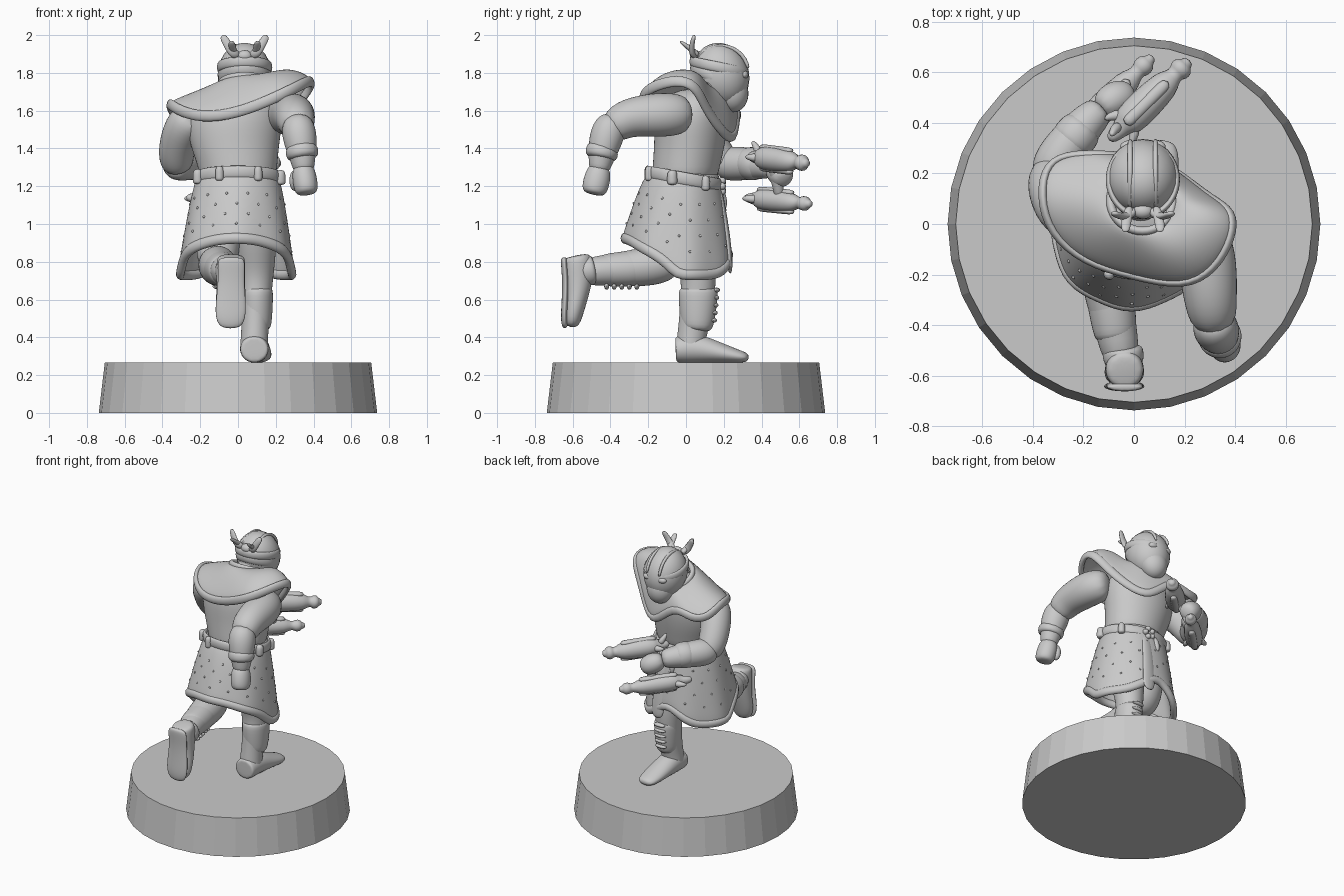
import bpy, bmesh, math
from mathutils import Vector, Matrix

stone = bpy.data.materials.new("plain grey")
stone.diffuse_color = (0.59, 0.59, 0.59, 1)


def finish(name, bm, levels=2, thick=0, smooth=True):
    bmesh.ops.recalc_face_normals(bm, faces=bm.faces)
    me = bpy.data.meshes.new(name)
    bm.to_mesh(me)
    bm.free()
    me.materials.append(stone)
    for p in me.polygons:
        p.use_smooth = smooth
    ob = bpy.data.objects.new(name, me)
    bpy.context.collection.objects.link(ob)
    if thick:
        m = ob.modifiers.new("thickness", 'SOLIDIFY')
        m.thickness, m.offset = thick, 0
    if levels:
        m = ob.modifiers.new("smooth", 'SUBSURF')
        m.levels = m.render_levels = levels
    return ob


def loft(name, rings, caps=True, closed=False, **kw):
    """Skin a list of equal-length point loops."""
    bm = bmesh.new()
    rows = [[bm.verts.new(p) for p in r] for r in rings]
    n = len(rows[0])
    pairs = list(zip(rows, rows[1:])) + ([(rows[-1], rows[0])] if closed else [])
    for a, b in pairs:
        for i in range(n):
            j = (i + 1) % n
            bm.faces.new((a[i], a[j], b[j], b[i]))
    if caps and not closed:
        bm.faces.new(rows[0])
        bm.faces.new(rows[-1])
    return finish(name, bm, **kw)


def tube(name, pts, closed=False, n=10, **kw):
    """Tube through (x, y, z, width[, height]) stations."""
    ps = [Vector(p[:3]) for p in pts]
    whole = (ps[-1] - ps[0]).normalized()
    up = Vector((0, 1, 0)) if abs(whole.z) > 0.75 else Vector((0, 0, 1))
    if closed:
        up = Vector((0, 0, 1))
    rings, k = [], len(ps)
    for i, p in enumerate(pts):
        a = ps[(i - 1) % k] if closed else ps[max(i - 1, 0)]
        b = ps[(i + 1) % k] if closed else ps[min(i + 1, k - 1)]
        t = (b - a).normalized()
        s = t.cross(up).normalized()
        u = s.cross(t)
        w, h = p[3], p[-1]
        rings.append([ps[i] + s * w * math.cos(q) + u * h * math.sin(q)
                      for q in (math.tau * j / n for j in range(n))])
    return loft(name, rings, closed=closed, **kw)


def ball(name, c, r, tilt=0):
    bm = bmesh.new()
    bmesh.ops.create_uvsphere(bm, u_segments=24, v_segments=14, radius=1)
    ob = finish(name, bm, levels=0)
    ob.location, ob.scale, ob.rotation_euler = c, r, (tilt, 0, 0)
    return ob


def ring(cx, cy, z, rx, ry, n=20):
    return [(cx + rx * math.cos(math.tau * i / n), cy + ry * math.sin(math.tau * i / n), z)
            for i in range(n)]


# Faceted display base
loft("base", [ring(0, 0, 0, .737, .737, 32), ring(0, 0, .268, .705, .705, 32)], levels=0, smooth=False)

# Torso and neck
loft("torso", [ring(0, -.01, 1.2, .2, .17), ring(0, 0, 1.3, .21, .18), ring(-.02, .02, 1.42, .24, .19),
               ring(-.02, .03, 1.58, .265, .2), ring(0, .04, 1.67, .2, .16), ring(.02, .07, 1.72, .1, .09)])
tube("neck", [(.02, .07, 1.6, .1), (.03, .12, 1.75, .1), (.035, .15, 1.82, .09)])


# Coat skirt, longer at the front than the back
def skirt_point(t, a):
    c, s = math.cos(a), math.sin(a)
    hem = .715 + .2 * max(0, -s) ** .7 + .12 * max(0, s) ** 10
    e = t ** .8
    z = 1.27 + (hem - 1.27) * t
    fold = 1 + .025 * t * math.sin(7 * a)
    return Vector((c * (.2 + .1 * e) * fold - .01 * e,
                   -.015 - .03 * e + s * (.175 + .105 * e) * fold, z))


angles = [math.tau * i / 28 for i in range(28)]
loft("coat_skirt", [[skirt_point(t, a) for a in angles] for t in (0, .2, .4, .6, .8, 1)],
     caps=False, thick=.03)
tube("skirt_hem", [(*skirt_point(.97, a), .025, .032) for a in angles], closed=True, n=8, levels=1)

# Small studs scattered in rows over the skirt
bm = bmesh.new()
for row in range(4):
    for i in range(14):
        p = skirt_point(.3 + .15 * row, math.tau * (i + .5 * (row % 2)) / 14)
        out = Vector((p.x, p.y, 0)).normalized() * .012
        bmesh.ops.create_icosphere(bm, subdivisions=2, radius=.007, matrix=Matrix.Translation(p + out))
finish("skirt_studs", bm, levels=0)

# Belt with pouches, buckle and hanging sash
tube("belt", [(.222 * math.cos(a), -.012 + .195 * math.sin(a), 1.24 - .035 * math.sin(a), .016, .038)
              for a in angles], closed=True, n=8, levels=1)
for i, (a, w) in enumerate([(-2.7, .03), (-2.0, .025), (-1.1, .025), (-.3, .03), (.6, .025), (2.5, .028)]):
    x, y, z = .235 * math.cos(a), -.012 + .205 * math.sin(a), 1.24 - .035 * math.sin(a)
    tube(f"belt_pouch_{i}", [(x, y, z - .045, w), (x, y, z - .02, w), (x, y, z + .04, w)], n=8)
for i in range(5):
    a = math.tau * i / 5
    ball(f"buckle_petal_{i}", (.03 + .03 * math.cos(a), .19, 1.2 + .03 * math.sin(a)), (.019, .022, .019))
tube("sash", [(.04, .17, 1.2, .04, .018), (.05, .2, 1.05, .045, .018), (.06, .225, .88, .05, .018),
              (.07, .235, .73, .055, .016)])
tube("sash_tail", [(-.02, .18, 1.19, .02), (-.03, .2, 1.12, .025), (-.03, .2, 1.07, .012)], n=8)

# Shoulder mantle: flared outline, dished on one side and raised on the other
edge = [Vector(p) for p in [
    (-.09, .27, 1.62), (-.24, .28, 1.55), (-.35, .24, 1.58), (-.37, .11, 1.65), (-.335, -.03, 1.61),
    (-.2, -.15, 1.56), (0, -.205, 1.585), (.2, -.25, 1.67), (.32, -.18, 1.73), (.39, -.05, 1.765),
    (.395, .05, 1.74), (.3, .1, 1.62), (.2, .18, 1.5), (.08, .26, 1.42)]]
neck_c = Vector((.03, .09, 0))
inner = []
for p in edge:
    d = (Vector((p.x, p.y, 0)) - neck_c).normalized()
    inner.append(neck_c + d * .125 + Vector((0, 0, 1.735 - .05 * d.y)))
rows = [inner]
for t in (.35, .7, 1):
    row = []
    for a, b in zip(inner, edge):
        bulge = .11 + .3 * max(-.4, min(.4, b.x))
        row.append(a.lerp(b, t) + Vector((0, 0, bulge * t * (1 - t))))
    rows.append(row)
loft("mantle", rows, caps=False, thick=.035)
tube("mantle_trim", [(*p, .02, .032) for p in edge], closed=True, n=8)
tube("mantle_collar", [(*p, .02, .025) for p in inner], closed=True, n=8)

# Wrapped head with band, crest ridges and knotted tails
ball("head", (.035, .185, 1.79), (.143, .148, .172), .35)
ball("jaw", (.035, .24, 1.7), (.095, .09, .11), .2)
tube("head_band", [(.035 + .135 * math.cos(a), .175 + .145 * math.sin(a), 1.83 - .03 * math.sin(a), .014, .03)
                   for a in angles], closed=True, n=8, levels=1)
tube("neck_wrap", [(.035 + .125 * math.cos(a), .17 + .135 * math.sin(a), 1.775 - .05 * math.sin(a), .016, .035)
                   for a in angles], closed=True, n=8, levels=1)
for side in (-1, 1):
    x = .035 + .05 * side
    tube("crest_ridge", [(x, .185 + .148 * math.cos(a), 1.805 + .142 * math.sin(a), .012)
                         for a in (.1, .5, .9, 1.3, 1.7, 2.1, 2.6)], n=6, levels=1)
    tube("knot_tail", [(.035 + side * .03, .06, 1.89, .022), (.035 + side * .06, .03, 1.9, .03, .02),
                       (.035 + side * .09, .03, 1.95, .024, .014), (.035 + side * .12, .045, 2.002, .022, .012)], n=8)
    tube("loose_tail", [(.035 + side * .05, .07, 1.89, .02), (.035 + side * .065, .02, 1.93, .022, .015),
                        (.035 + side * .07, -.035, 1.97, .02, .01)], n=8)
    ball("eye_guard", (.035 + side * .055, .305, 1.79), (.035, .025, .022))
ball("head_knot", (.035, .05, 1.89), (.04, .03, .03))

# Swinging arm
tube("back_upper_arm", [(.22, .02, 1.58, .1), (.28, -.08, 1.58, .125), (.295, -.2, 1.575, .122),
                        (.305, -.33, 1.56, .108), (.32, -.41, 1.49, .09)])
tube("back_forearm", [(.31, -.37, 1.57, .07), (.32, -.41, 1.5, .1), (.335, -.435, 1.41, .09),
                      (.345, -.455, 1.32, .065), (.35, -.46, 1.27, .055)])
tube("back_cuff", [(.335, -.43, 1.42, .092), (.34, -.45, 1.37, .094), (.345, -.455, 1.34, .08)])
tube("back_fist", [(.34, -.455, 1.32, .05), (.35, -.465, 1.26, .07, .075), (.362, -.485, 1.18, .068, .075),
                   (.365, -.49, 1.155, .05)])
ball("back_thumb", (.3, -.44, 1.23), (.028, .035, .055))

# Weapon arm
tube("front_upper_arm", [(-.22, .02, 1.58, .1), (-.28, .05, 1.53, .115), (-.32, .12, 1.43, .105),
                         (-.33, .18, 1.34, .1), (-.31, .22, 1.29, .08)])
tube("front_forearm", [(-.34, .16, 1.31, .07), (-.32, .23, 1.32, .1), (-.25, .33, 1.32, .092),
                       (-.17, .42, 1.31, .075), (-.12, .46, 1.3, .06)])
tube("front_cuff", [(-.27, .3, 1.32, .09), (-.23, .35, 1.32, .096), (-.18, .405, 1.315, .085)])
tube("front_hand", [(-.14, .45, 1.3, .05), (-.09, .49, 1.28, .075), (-.04, .51, 1.25, .07), (-.01, .52, 1.23, .04)])


# Pair of barrelled weapons
def weapon(label, a, b, fat):
    a, b = Vector(a), Vector(b)
    prof = [(0, .015), (.08, .03), (.18, .035), (.22, .062), (.45, .064), (.72, .055), (.78, .034),
            (.84, .03), (.86, .042), (.93, .042), (.95, .022), (1, .02)]
    tube(label + "_body", [(*a.lerp(b, t), r * fat) for t, r in prof], n=10, levels=1)
    for dz in (-.05, .05):
        up = Vector((0, 0, dz * fat))
        tube(label + "_rail", [(*(a.lerp(b, t) + up), .026, .018) for t in (.2, .3, .6, .74)], n=8, levels=1)
    for s in (-1, 1):
        side = (b - a).cross(Vector((0, 0, 1))).normalized() * s * .06
        tube(label + "_prong", [(*(a.lerp(b, .28)), .03), (*(a.lerp(b, .2) + side), .024),
                                (*(a.lerp(b, .1) + side * 1.2), .01)], n=8, levels=1)


weapon("upper_weapon", (-.1, .33, 1.36), (.22, .648, 1.32), 1.12)
weapon("lower_weapon", (-.27, .31, 1.14), (.075, .664, 1.105), 1)
tube("upper_weapon_hammer", [(-.06, .39, 1.37, .025), (-.08, .37, 1.41, .02), (-.09, .35, 1.44, .01)], n=8)
tube("weapon_grip", [(-.08, .5, 1.12, .03), (-.05, .48, 1.24, .035), (.0, .45, 1.35, .03)], n=8)

# Planted leg
tube("front_leg", [(.08, -.02, 1.1, .12), (.09, .03, .9, .125), (.095, .07, .74, .1), (.095, .06, .6, .085, .095),
                   (.09, .04, .45, .075, .085), (.086, .025, .38, .078, .08), (.086, .025, .27, .082, .082)])
tube("front_boot_cuff", [(.1, .055, .43, .07, .08), (.1, .06, .47, .085, .095), (.1, .065, .64, .093, .115),
                         (.1, .065, .67, .085, .1)])
tube("front_shoe", [(.086, -.055, .335, .07, .065), (.086, -.05, .335, .08, .075), (.088, .05, .345, .083, .085),
                    (.095, .15, .325, .085, .062), (.105, .27, .3, .08, .038), (.11, .335, .29, .055, .025)])
for i in range(5):
    ball(f"boot_lace_{i}", (.1, .162 - .004 * (4 - i), .49 + .04 * i), (.045, .018, .013))

# Trailing leg
tube("back_thigh", [(-.08, -.02, 1.1, .12), (-.1, .0, .95, .13), (-.11, -.03, .84, .12), (-.11, -.12, .78, .1)])
tube("back_shin", [(-.11, -.04, .8, .08), (-.11, -.15, .785, .115), (-.1, -.28, .765, .105),
                   (-.07, -.42, .755, .085), (-.045, -.56, .745, .08)])
tube("back_boot_cuff", [(-.1, -.24, .77, .09), (-.095, -.27, .765, .105), (-.075, -.43, .755, .092),
                        (-.07, -.46, .755, .08)])
tube("back_shoe", [(-.037, -.58, .835, .065, .065), (-.037, -.575, .815, .082, .085), (-.038, -.57, .72, .08, .085),
                   (-.038, -.575, .63, .082, .065), (-.038, -.595, .53, .086, .055), (-.04, -.61, .45, .06, .042)])
tube("back_ankle_roll", [(-.045, -.48, .76, .075), (-.043, -.5, .755, .088), (-.04, -.58, .75, .084)])
tube("back_sole", [(-.036, -.645, .825, .06, .016), (-.036, -.645, .8, .08, .02), (-.036, -.635, .7, .072, .02),
                   (-.038, -.64, .58, .086, .02), (-.04, -.645, .5, .085, .02), (-.04, -.64, .445, .055, .016)])
for i in range(5):
    ball(f"back_lace_{i}", (-.09 + .008 * i, -.26 - .04 * i, .67), (.045, .013, .018))
